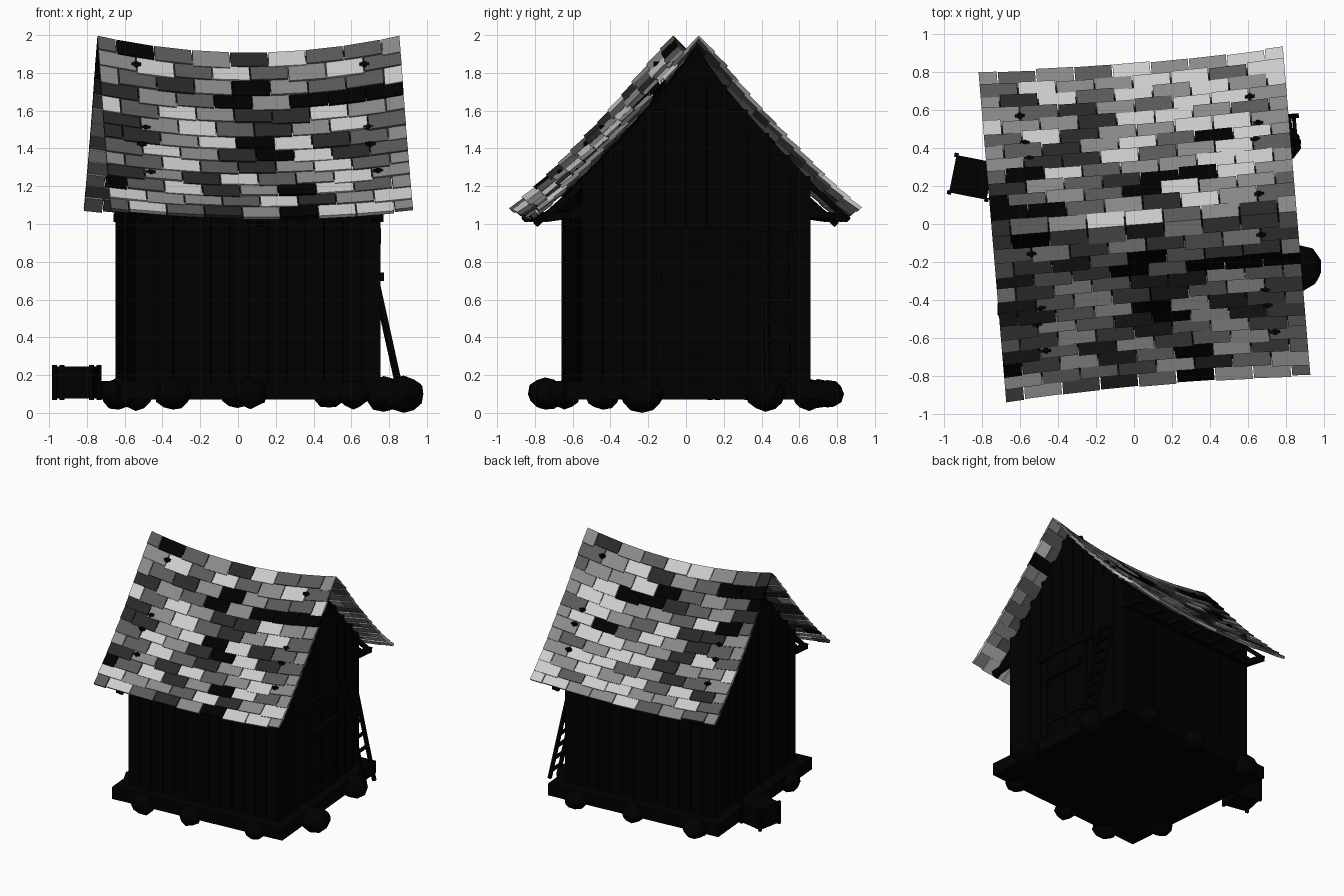
import bpy, bmesh, math, random
from mathutils import Matrix, Vector

random.seed(4)
if "Cube" in bpy.data.objects:
    bpy.data.objects.remove(bpy.data.objects["Cube"])

# The whole house stands turned a little about its own centre
TURN = Matrix.Translation((0.055, 0, 0)) @ Matrix.Rotation(math.radians(4.8), 4, 'Z')


def material(name, v):
    m = bpy.data.materials.new(name)
    m.use_nodes = True
    m.diffuse_color = (v, v, v, 1)
    bsdf = m.node_tree.nodes["Principled BSDF"]
    bsdf.inputs["Base Color"].default_value = (v, v, v, 1)
    bsdf.inputs["Roughness"].default_value = 0.9
    return m


SHADES = {"K": material("black wood", 0.0), "D": material("dark slate", 0.022),
          "G": material("grey slate", 0.1), "M": material("mid slate", 0.25),
          "L": material("light slate", 0.6)}
WOOD = [SHADES["K"]]


def finish(name, bm, mats=WOOD):
    bmesh.ops.recalc_face_normals(bm, faces=bm.faces)
    bm.transform(TURN)
    me = bpy.data.meshes.new(name)
    bm.to_mesh(me)
    bm.free()
    for m in mats:
        me.materials.append(m)
    ob = bpy.data.objects.new(name, me)
    bpy.context.collection.objects.link(ob)


def box(bm, center, size, rot=Matrix()):
    mat = Matrix.Translation(center) @ rot @ Matrix.Diagonal((*size, 1))
    return bmesh.ops.create_cube(bm, size=1, matrix=mat)["verts"]


def beam(bm, a, b, width):
    a, b = Vector(a), Vector(b)
    rot = (b - a).to_track_quat('Z', 'Y').to_matrix().to_4x4()
    box(bm, (a + b) / 2, (width, width, (b - a).length), rot)


def prism(bm, outline, x0, x1):
    face = bm.faces.new([bm.verts.new((x0, y, z)) for y, z in outline])
    ext = bmesh.ops.extrude_face_region(bm, geom=[face])
    moved = [v for v in ext["geom"] if isinstance(v, bmesh.types.BMVert)]
    bmesh.ops.translate(bm, verts=moved, vec=(x1 - x0, 0, 0))


HALF_X, HALF_Y = 0.65, 0.61      # walls
ROOF_X, ROOF_Y = 0.805, 0.85     # roof overhang


def roof(x, s, side, h=0):
    """Point on the sagging roof: s runs from ridge to eave, h is the height off it."""
    sag = 1 - (x / ROOF_X) ** 2
    y = s * (ROOF_Y - 0.025 * sag)
    z = 1.985 - 1.1 * s + 0.18 * s * s - 0.09 * sag * (1 - 0.5 * s)
    return Vector((x, side * (y + 0.7 * h * min(1, 8 * s)), z + 0.7 * h))


# Plank floor platform
bm = bmesh.new()
box(bm, (0, 0, 0.12), (1.48, 1.4, 0.1))
finish("base_platform", bm)

# Solid inner body, with panels closing both gables up to the roof
bm = bmesh.new()
prism(bm, [(-0.59, 0.1), (0.59, 0.1), (0.59, 1.14), (0, 1.75), (-0.59, 1.14)], -0.63, 0.63)
steps = [0.7, 0.5, 0.3, 0.15]
slope = [roof(0.62, s, -1, -0.02) for s in steps] + [roof(0.62, 0, 1, -0.02)]
slope += [roof(0.62, s, 1, -0.02) for s in reversed(steps)]
panel = [(-0.59, 0.1)] + [(p.y, p.z) for p in slope] + [(0.59, 0.1)]
for side in (-1, 1):
    prism(bm, panel, side * 0.6, side * 0.635)
finish("house_core", bm)

# Vertical boards on the long walls
for side, name in ((-1, "front_wall"), (1, "back_wall")):
    bm = bmesh.new()
    n = 13
    w = 2 * HALF_X / n
    for i in range(n):
        x = -HALF_X + (i + 0.5) * w
        out = random.uniform(0, 0.012)
        box(bm, (x, side * (HALF_Y - 0.025 + out / 2), 0.67), (w - 0.006, 0.04 + out, 1.04))
    finish(name, bm)

# Vertical boards on the gables, cut flat in steps under the roof
for side, name in ((-1, "right_gable"), (1, "left_gable")):
    bm = bmesh.new()
    n = 11
    w = 2 * HALF_Y / n
    for i in range(n):
        y = -HALF_Y + (i + 0.5) * w
        reach = min(abs(y) + w * 0.4, HALF_Y) / ROOF_Y
        top = roof(HALF_X, reach, 1).z - 0.025
        out = random.uniform(0, 0.012)
        box(bm, (side * (HALF_X - 0.025 + out / 2), y, (0.15 + top) / 2),
            (0.04 + out, w - 0.006, top - 0.15))
    finish(name, bm)

# Door with frame, bands and lintel on the left gable
bm = bmesh.new()
for y in (-0.095, 0.095):
    box(bm, (0.655, y, 0.53), (0.03, 0.183, 0.74))
box(bm, (0.665, 0, 0.34), (0.03, 0.38, 0.045))
box(bm, (0.68, 0, 0.72), (0.05, 0.38, 0.045))
for y in (-0.2, 0.2):
    box(bm, (0.655, y, 0.53), (0.035, 0.03, 0.74))
box(bm, (0.655, 0, 0.935), (0.05, 0.56, 0.08))
finish("door", bm)

# Beam tails and wall plates carrying the eaves
bm = bmesh.new()
for side in (-1, 1):
    box(bm, (0, side * 0.62, 1.07), (1.29, 0.05, 0.07))
    for i in range(7):
        x = -0.63 + i * 0.21
        beam(bm, (x, side * 0.55, 1.065), (x, side * 0.8, 1.03), 0.04)
finish("eave_beams", bm)

# Rafters under the slates
bm = bmesh.new()
for side in (-1, 1):
    for x in (-0.6, 0, 0.6):
        for k in range(5):
            a, b = roof(x, k / 5, side, -0.035), roof(x, (k + 1) / 5, side, -0.035)
            beam(bm, a, b, 0.03)
finish("rafters", bm)

# Slates: one letter per slate, rows run from the ridge down to the eave
FRONT = ("GKGMDLGGM MLGLGMLG MGDMKMGGL DMGKMKKK LGLMDDLMM DMLGDMLG DDMLKLDGM "
         "GLMDKLDG MGLGDMLGM DMDLGMLM KGLDMKLGM LMMGLDML GLGDMKLLM").split()
BACK = ("DGMLLGMDM KKGMDLMG KGMGKLMMG DMGDKKLM GKLGMMLLM MDDLGMLG MGDMLGKLM "
        "GLDMMLLM LMMDLLMGM MGDMGLLM MDLGLMLML GLMMLLGL MGMGLMMLL").split()
KEYS = list(SHADES)
for side, rows, name in ((-1, FRONT, "front_roof_slates"), (1, BACK, "back_roof_slates")):
    bm = bmesh.new()
    step = 1 / len(rows)
    w = 2 * ROOF_X / 8
    for r, row in enumerate(rows):
        shift = w / 2 if len(row) == 9 else 0
        for i, key in enumerate(row):
            x0 = max(-ROOF_X, -ROOF_X - shift + i * w) + 0.003
            x1 = min(ROOF_X, -ROOF_X - shift + (i + 1) * w) - 0.003
            slip = random.uniform(-0.008, 0.008)
            lift = random.uniform(0, 0.006)
            verts = box(bm, (0, 0, 0), (1, 1, 1))
            for v in verts:
                low = v.co.y > 0
                s = (r + 1) * step + slip if low else max(0, (r - 0.3) * step)
                h = (0.01 + lift if low else 0.002) + (0.016 if v.co.z > 0 else -0.006)
                v.co = roof(x1 if v.co.x > 0 else x0, s, side, h)
            for f in {f for v in verts for f in v.link_faces}:
                f.material_index = KEYS.index(key)
    finish(name, bm, list(SHADES.values()))

# Small wooden pegs poking through the slates
bm = bmesh.new()
for side in (-1, 1):
    for x in (-0.59, 0.62):
        for s in (0.11, 0.45, 0.55, 0.72):
            p = roof(x + random.uniform(-0.02, 0.02), s, side, 0.024)
            box(bm, p, (0.05, 0.016, 0.02))
            box(bm, p, (0.02, 0.03, 0.028))
finish("roof_pegs", bm)

# Ladder leaning on the left gable
bm = bmesh.new()
foot, head = Vector((0.843, 0.43, 0.11)), Vector((0.655, 0.43, 0.96))
across = Vector((0, 0.07, 0))
for sgn in (-1, 1):
    beam(bm, foot + across * sgn, head + across * sgn, 0.025)
for i in range(8):
    p = foot.lerp(head, (i + 0.6) / 8)
    beam(bm, p - across, p + across, 0.02)
finish("ladder", bm)

# Crate with corner posts beside the right gable
bm = bmesh.new()
spin = Matrix.Rotation(math.radians(-16), 4, 'Z')
middle = Vector((-0.885, 0.32, 0.16))
box(bm, middle, (0.2, 0.2, 0.17), spin)
for sx in (-1, 1):
    for sy in (-1, 1):
        box(bm, middle + spin @ Vector((sx * 0.1, sy * 0.1, 0)), (0.022, 0.022, 0.185), spin)
finish("crate", bm)

# Foundation stones around the platform: x, y, radius
STONES = [(-0.46, -0.71, 0.1), (-0.05, -0.72, 0.09), (0.5, -0.69, 0.09),
          (0.8, -0.3, 0.12), (0.75, 0.36, 0.11), (-0.72, -0.38, 0.1),
          (0.49, 0.71, 0.09), (0.0, 0.7, 0.09), (-0.54, 0.7, 0.1)]
bm = bmesh.new()
for x, y, r in STONES:
    stone = bmesh.ops.create_icosphere(bm, subdivisions=2, radius=1)["verts"]
    tall = min(0.9 * r, 0.1)
    for v in stone:
        d = v.co * random.uniform(0.88, 1.02)
        v.co = Vector((x + d.x * r, y + d.y * r, max(0, 0.1 + d.z * tall)))
finish("foundation_stones", bm)
